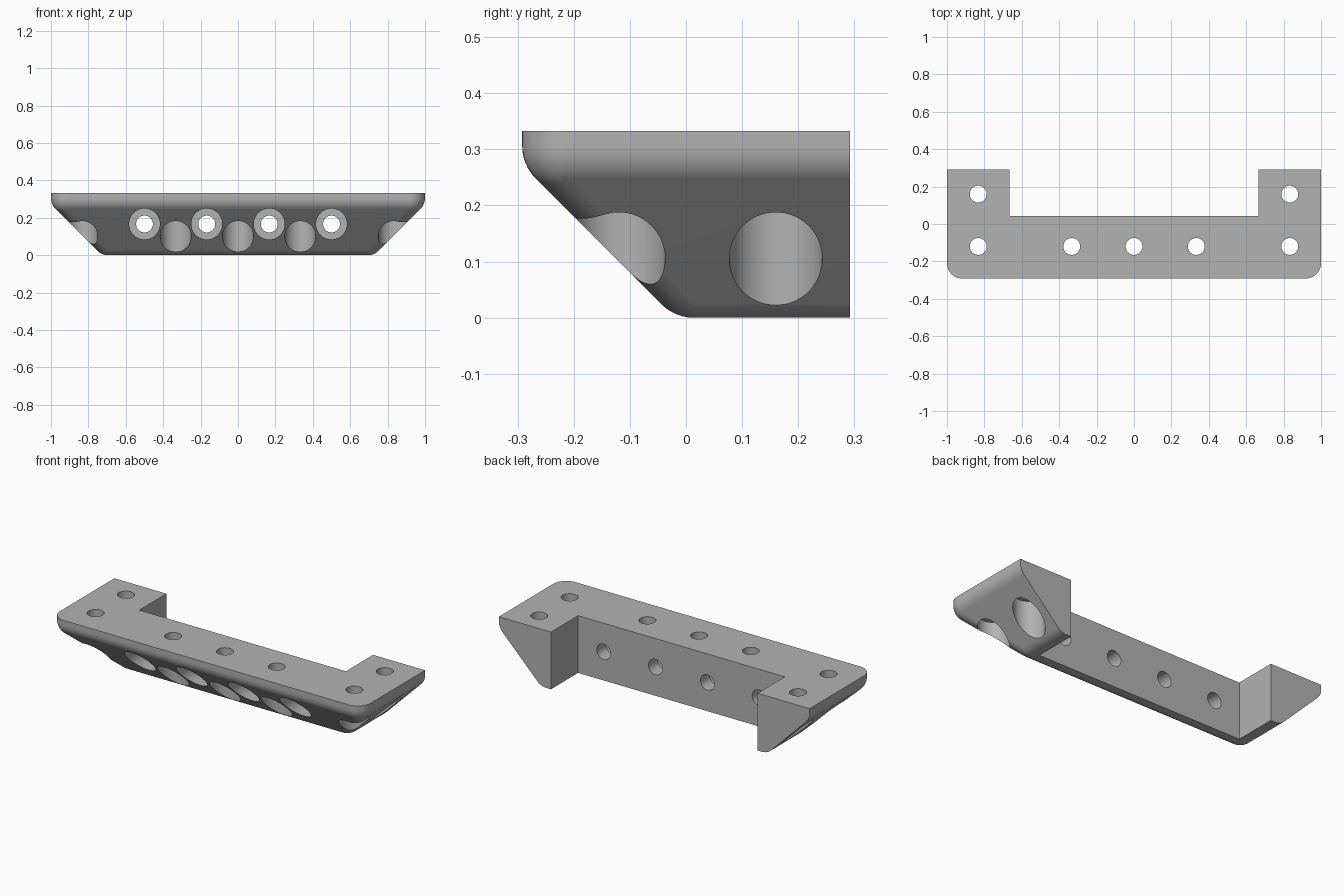
import bpy
import bmesh
import math
from mathutils import Matrix, Vector

if "Cube" in bpy.data.objects:
    bpy.data.objects.remove(bpy.data.objects["Cube"], do_unlink=True)

HALF_X, FRONT, BACK, HEIGHT = 1.0, -0.292, 0.292, 0.333
NOTCH_X, NOTCH_Y = 0.665, 0.042
EDGE_Z = 0.272            # height where the sloped flanks begin
ROUND = 0.083             # fillet radius
HOLE, BORE = 0.045, 0.0828
BORE_Z, BORE_Y = 0.25, -0.042

gray = bpy.data.materials.new("neutral gray")
gray.use_nodes = True
COLOR = (0.45, 0.45, 0.45, 1)
gray.diffuse_color = COLOR
gray.node_tree.nodes["Principled BSDF"].inputs["Base Color"].default_value = COLOR


def make_object(name, bm):
    mesh = bpy.data.meshes.new(name)
    bm.to_mesh(mesh)
    bm.free()
    mesh.materials.append(gray)
    obj = bpy.data.objects.new(name, mesh)
    bpy.context.collection.objects.link(obj)
    return obj


def cut(body, bm):
    """Subtract a temporary solid from the body."""
    cutter = make_object("cutter", bm)
    cutter.hide_render = True
    mod = body.modifiers.new("cut", "BOOLEAN")
    mod.operation, mod.solver, mod.object = "DIFFERENCE", "EXACT", cutter
    bpy.ops.object.modifier_apply(modifier=mod.name)
    bpy.data.objects.remove(cutter, do_unlink=True)


def box(low, high):
    low, high = Vector(low), Vector(high)
    bm = bmesh.new()
    size = Matrix.Diagonal((*(high - low), 1))
    bmesh.ops.create_cube(bm, size=1, matrix=Matrix.Translation((low + high) / 2) @ size)
    return bm


def rod(start, end, radius):
    start, end = Vector(start), Vector(end)
    axis = end - start
    turn = axis.to_track_quat("Z", "Y").to_matrix().to_4x4()
    bm = bmesh.new()
    bmesh.ops.create_cone(bm, cap_ends=True, segments=64, radius1=radius, radius2=radius,
                          depth=axis.length, matrix=Matrix.Translation((start + end) / 2) @ turn)
    return bm


# Filleted body: hull around balls placed at the inset corners
shift = ROUND * (math.sqrt(2) - 1)
wide, narrow = HALF_X - ROUND, HALF_X - EDGE_Z - shift
front_top, front_low = FRONT + ROUND, FRONT + EDGE_Z + shift
bm = bmesh.new()
for side in (-1, 1):
    for x, y, z in ((wide, front_top, HEIGHT + ROUND), (wide, front_top, EDGE_Z + shift),
                    (narrow, front_low, ROUND)):
        for depth in (y, BACK + 2 * ROUND):
            bmesh.ops.create_uvsphere(bm, u_segments=48, v_segments=24, radius=ROUND,
                                      matrix=Matrix.Translation((side * x, depth, z)))
hull = bmesh.ops.convex_hull(bm, input=bm.verts[:], use_existing_faces=False)
keep = {g for g in hull["geom"] if isinstance(g, bmesh.types.BMFace)}
bmesh.ops.delete(bm, geom=[f for f in bm.faces if f not in keep], context="FACES")
bmesh.ops.delete(bm, geom=[v for v in bm.verts if not v.link_faces], context="VERTS")
bmesh.ops.dissolve_limit(bm, angle_limit=math.radians(0.5), verts=bm.verts[:], edges=bm.edges[:])
bmesh.ops.recalc_face_normals(bm, faces=bm.faces[:])
body = make_object("corner_bracket", bm)
bpy.context.view_layer.objects.active = body
body.select_set(True)

# Flat top, flat back and the rear notch
cut(body, box((-2, -2, HEIGHT), (2, 2, 1)))
cut(body, box((-2, BACK, -1), (2, 2, 1)))
cut(body, box((-NOTCH_X, NOTCH_Y, -1), (NOTCH_X, 1, 1)))

# Upright screw holes, counterbored from below
for x, y in ((-0.833, 0.16), (0.833, 0.16), (-0.833, -0.12), (0.833, -0.12),
             (-0.333, -0.12), (0, -0.12), (0.333, -0.12)):
    cut(body, rod((x, y, -0.2), (x, y, BORE_Z), BORE))
    cut(body, rod((x, y, 0.2), (x, y, 0.5), HOLE))

# Level screw holes, counterbored from the front
for x in (-0.5, -0.167, 0.167, 0.5):
    cut(body, rod((x, -0.5, 0.167), (x, BORE_Y, 0.167), BORE))
    cut(body, rod((x, -0.1, 0.167), (x, 0.2, 0.167), HOLE))

# Smooth fillets and bores with crisp edges
bpy.ops.object.shade_smooth_by_angle(angle=math.radians(25))
weighted = body.modifiers.new("even shading", "WEIGHTED_NORMAL")
weighted.keep_sharp = True
